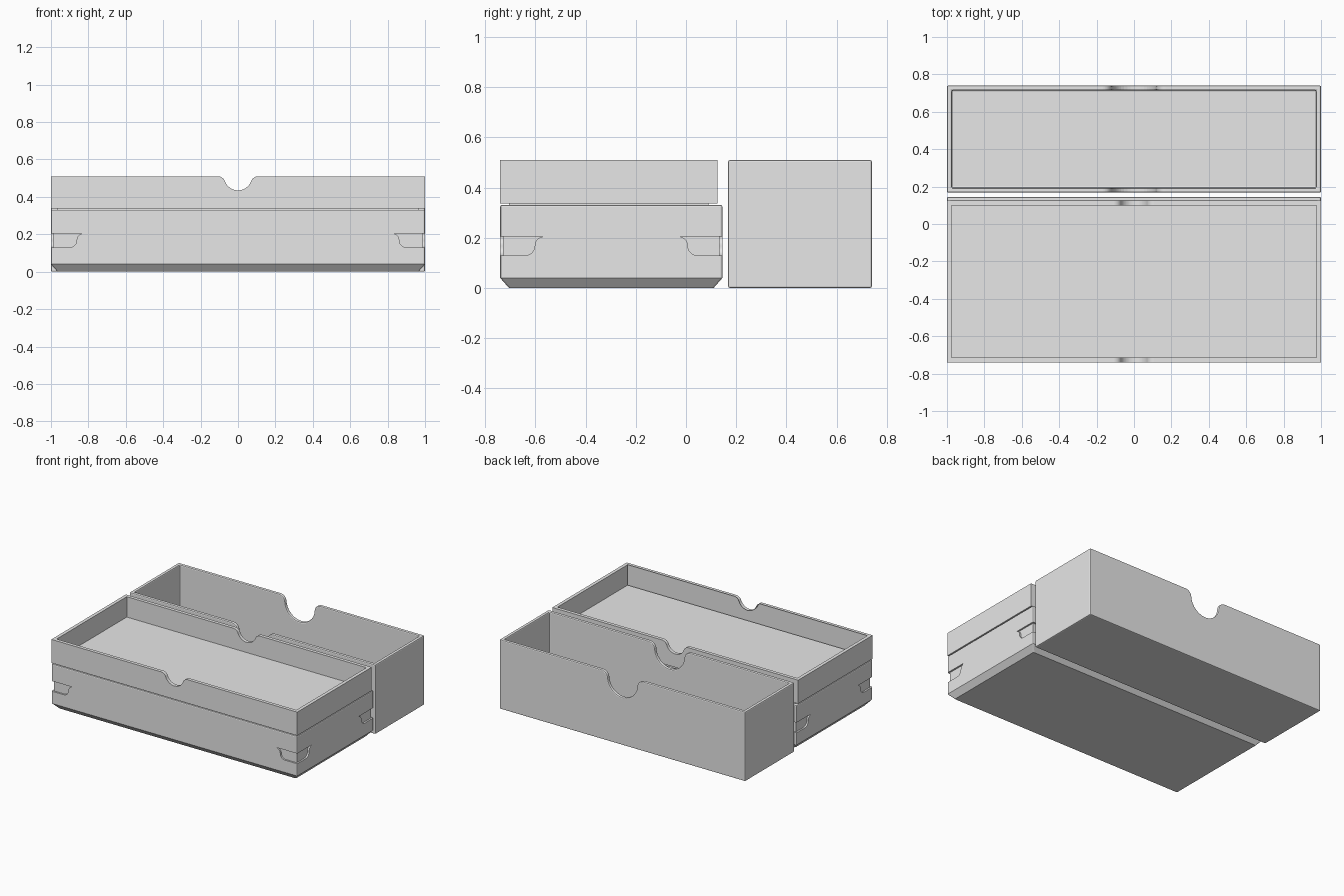
import bpy, bmesh
from math import sin, cos, pi, sqrt, asin

cube = bpy.data.objects.get("Cube")
if cube:
    bpy.data.objects.remove(cube, do_unlink=True)

GREY = (0.8, 0.8, 0.8, 1)
grey = bpy.data.materials.new("plain_grey")
grey.use_nodes = True
grey.diffuse_color = GREY
grey.node_tree.nodes["Principled BSDF"].inputs["Base Color"].default_value = GREY

FRONT = -0.74
WALL = 0.025


def make_object(name, bm):
    bmesh.ops.recalc_face_normals(bm, faces=bm.faces)
    mesh = bpy.data.meshes.new(name)
    bm.to_mesh(mesh)
    bm.free()
    mesh.materials.append(grey)
    obj = bpy.data.objects.new(name, mesh)
    bpy.context.scene.collection.objects.link(obj)
    return obj


def pull_face(bm, direction, dz, inset=0.0):
    """Extrude the top (1) or bottom (-1) face by dz, drawing its edges in."""
    bm.normal_update()
    face = next(f for f in bm.faces if f.normal.z * direction > 0.9)
    face = bmesh.ops.extrude_discrete_faces(bm, faces=[face])["faces"][0]
    mid = face.calc_center_median()
    for v in face.verts:
        v.co.x -= inset if v.co.x > mid.x else -inset
        v.co.y -= inset if v.co.y > mid.y else -inset
        v.co.z += dz


def open_box(name, y0, y1, z0, z1, floor, chamfer=None, lip=None):
    """Hollow open box, optionally with a chamfered foot or a stacking lip."""
    bm = bmesh.new()
    bmesh.ops.create_cube(bm, size=1)
    base = z0 + (chamfer[1] if chamfer else 0)
    for v in bm.verts:
        v.co.x *= 2
        v.co.y = y1 if v.co.y > 0 else y0
        v.co.z = z1 if v.co.z > 0 else base
    if chamfer:
        pull_face(bm, -1, -chamfer[1], chamfer[0])
    if lip:
        pull_face(bm, -1, 0, lip[0])
        pull_face(bm, -1, -lip[1])
    pull_face(bm, 1, 0, WALL)
    # The inner rim face is the one with the smaller area
    bm.normal_update()
    inner = max((f for f in bm.faces if f.normal.z > 0.9),
                key=lambda f: -abs(f.calc_center_median().x) - abs(f.calc_center_median().y - (y0 + y1) / 2))
    inner = bmesh.ops.extrude_discrete_faces(bm, faces=[inner])["faces"][0]
    for v in inner.verts:
        v.co.z = floor
    return make_object(name, bm)


def prism(name, points, place, w0, w1):
    """Cutter: profile (u, z) swept from w0 to w1, positioned by place()."""
    bm = bmesh.new()
    rings = [[bm.verts.new(place(u, w, z)) for u, z in points] for w in (w0, w1)]
    for ring in rings:
        bm.faces.new(ring)
    n = len(points)
    for i in range(n):
        j = (i + 1) % n
        bm.faces.new((rings[0][i], rings[0][j], rings[1][j], rings[1][i]))
    obj = make_object(name, bm)
    obj.hide_render = True
    return obj


def arc(cu, cz, r, a0, a1, steps=10):
    return [(cu + r * cos(a0 + (a1 - a0) * i / steps),
             cz + r * sin(a0 + (a1 - a0) * i / steps)) for i in range(steps + 1)]


def thumb_profile(top, bottom, r, f):
    """Round thumb notch whose shoulders blend into the rim."""
    cz = bottom + r
    fz = top - f
    d = sqrt((r + f) ** 2 - (cz - fz) ** 2)
    t = asin((fz - cz) / (r + f))
    right = arc(0, cz, r, -pi / 2, t) + arc(d, fz, f, t + pi, pi / 2)[1:]
    right.append((right[-1][0], top + 0.1))
    return right + [(-u, z) for u, z in reversed(right[1:])]


def use_modifiers(obj, cutters, bevel_last, angle):
    def bevel():
        m = obj.modifiers.new("soft_edges", "BEVEL")
        m.width = 0.007
        m.segments = 2
        m.limit_method = "ANGLE"
        m.angle_limit = angle
    if not bevel_last:
        bevel()
    for c in cutters:
        m = obj.modifiers.new("cut", "BOOLEAN")
        m.operation = "DIFFERENCE"
        m.solver = "EXACT"
        m.object = c
    if bevel_last:
        bevel()
    # Bake the result, then discard the cutters
    deps = bpy.context.evaluated_depsgraph_get()
    mesh = bpy.data.meshes.new_from_object(obj.evaluated_get(deps))
    obj.modifiers.clear()
    obj.data = mesh
    for c in cutters:
        bpy.data.objects.remove(c, do_unlink=True)


def along_y(u, w, z):
    return (u, w, z)


# Rear deep box with large thumb notches
rear_box = open_box("rear_box", 0.168, 0.74, 0, 0.51, WALL)
notch = prism("rear_notch", thumb_profile(0.51, 0.35, 0.12, 0.05), along_y, 0.1, 0.9)
use_modifiers(rear_box, [notch], True, pi / 6)

# Upper tray with small thumb notches and a lip that seats in the lower box
upper_tray = open_box("upper_tray", FRONT, 0.125, 0.337, 0.51, 0.36, lip=(0.035, 0.03))
notch = prism("tray_notch", thumb_profile(0.51, 0.435, 0.075, 0.04), along_y, -0.9, 0.3)
use_modifiers(upper_tray, [notch], True, pi / 6)

# Lower box with chamfered foot
BACK = 0.145
lower_box = open_box("lower_box", FRONT, BACK, 0, 0.331, WALL, chamfer=(0.035, 0.04))

# Shallow S-shaped grip recesses wrapping each corner
S = 0.0375
grip = ([(-0.1, 0.13)] + arc(0.1, 0.13 + S, S, -pi / 2, 0)
        + arc(0.1 + 2 * S, 0.13 + S, S, pi, pi / 2)[1:] + [(-0.1, 0.13 + 2 * S)])
DEPTH = 0.012
cutters = []
for sx in (-1, 1):
    for y, sy in ((FRONT, -1), (BACK, 1)):
        cutters.append(prism("grip_cut", grip, lambda u, w, z: (sx * (1 - u), y + sy * w, z), -DEPTH, 0.1))
        cutters.append(prism("grip_cut", grip, lambda u, w, z: (sx * (1 + w), y - sy * u, z), -DEPTH, 0.1))
use_modifiers(lower_box, cutters, False, pi / 3)
